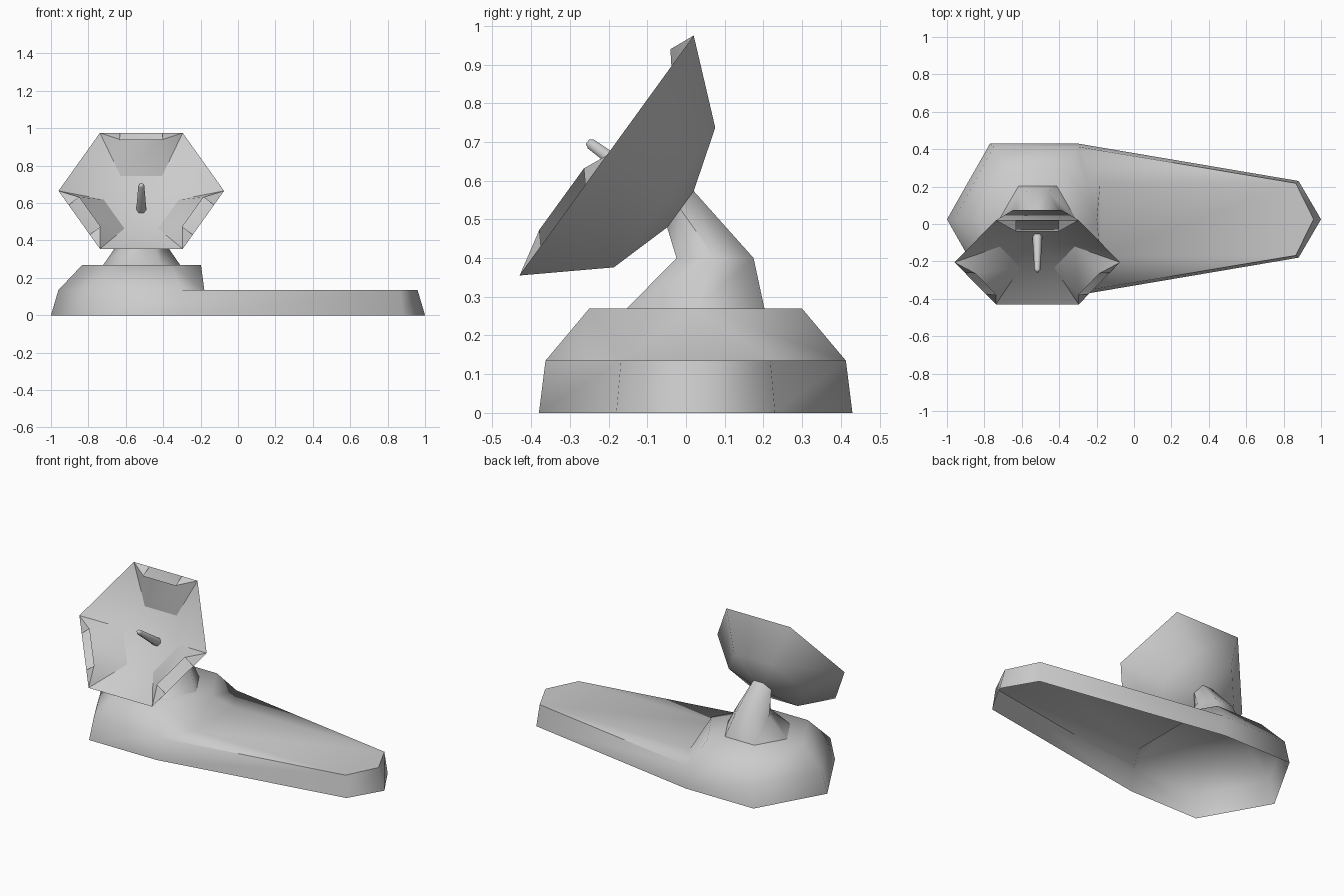
import bpy, bmesh, math
from mathutils import Vector

if "Cube" in bpy.data.objects:
    bpy.data.objects.remove(bpy.data.objects["Cube"])

CX, CY = -0.515, 0.025                        # tower centre
DISH_C = Vector((-0.517, -0.205, 0.665))      # middle of dish rim
UP = Vector((0, 0.587, 0.809))                # "up" in the rim plane
FWD = Vector((0, -0.809, 0.587))              # dish facing direction


def build(name, verts, faces):
    mesh = bpy.data.meshes.new(name)
    mesh.from_pydata([tuple(v) for v in verts], [], faces)
    bm = bmesh.new()
    bm.from_mesh(mesh)
    bmesh.ops.recalc_face_normals(bm, faces=bm.faces)
    bm.to_mesh(mesh)
    bm.free()
    ob = bpy.data.objects.new(name, mesh)
    bpy.context.collection.objects.link(ob)
    bpy.ops.object.select_all(action='DESELECT')
    ob.select_set(True)
    bpy.context.view_layer.objects.active = ob
    bpy.ops.object.shade_smooth_by_angle(angle=math.radians(62))
    return ob


def dish_pt(x, d, h):
    """Point in dish space: x across, d up the rim plane, h depth behind it."""
    return DISH_C + Vector((x, 0, 0)) + UP * d - FWD * h


def dish_ring(r, h):
    return [dish_pt(r * math.cos(k * math.pi / 3), r * math.sin(k * math.pi / 3), h)
            for k in range(6)]


def flat_ring(x, y, z, r):
    return [Vector((x + r * math.cos(k * math.pi / 3), y + r * math.sin(k * math.pi / 3), z))
            for k in range(6)]


def bands(count, n=6):
    return [(i * n + k, i * n + (k + 1) % n, (i + 1) * n + (k + 1) % n, (i + 1) * n + k)
            for i in range(count - 1) for k in range(n)]


# base: hollow shell with sloped walls, flat deck and domed tower foot
def outline(half, z):
    return ([(x, CY + y, z) for x, y in half] +
            [(x, CY - y, z) for x, y in reversed(half[1:-1])])


low = outline([(1, 0), (0.88, 0.205), (-0.30, 0.405), (-0.77, 0.405), (-1, 0)], 0)
top = outline([(0.96, 0), (0.865, 0.193), (-0.30, 0.388), (-0.75, 0.388), (-0.96, 0)], 0.135)
cut = [(-0.18, CY + 0.195, 0.135), (-0.18, CY - 0.195, 0.135)]        # 16, 17
crown = flat_ring(CX, CY, 0.27, 0.317)                                 # 18..23
faces = bands(2, 8)
faces += [(8, 9, 10, 16, 17, 14, 15),          # deck
          (16, 17, 18),                        # foot end wall
          (10, 16, 18, 19), (17, 14, 23, 18),  # foot slopes
          (10, 11, 20, 19), (11, 12, 21, 20), (12, 13, 22, 21), (13, 14, 23, 22),
          tuple(range(18, 24))]
build("base", low + top + cut + crown, faces)

# neck: bent six-sided column ending parallel to the dish
neck = flat_ring(CX, CY, 0.27, 0.205) + flat_ring(CX, 0.075, 0.40, 0.115) + dish_ring(0.067, 0.235)
build("neck", neck, bands(3))

# dish: faceted back shell and shallow pyramid front sharing the rim
dish = dish_ring(0.067, 0.236) + dish_ring(0.2575, 0.185) + dish_ring(0.4425, 0)
dish.append(dish_pt(0, 0, 0.18))
build("dish", dish, bands(3) + [tuple(range(6))] + [(12 + k, 12 + (k + 1) % 6, 18) for k in range(6)])

# hoods: three raised scoops on alternate sides, open slot toward the rim
for i in range(3):
    ang = math.radians(90 + 120 * i)

    def side_pt(a, t, h):
        return dish_pt(a * math.cos(ang) - t * math.sin(ang),
                       a * math.sin(ang) + t * math.cos(ang), h)

    pts = []
    for s in (-1, 1):
        pts += [side_pt(0.383, s * 0.221, 0), side_pt(0.383, s * 0.113, 0),
                side_pt(0.319, s * 0.113, -0.028), side_pt(0.168, s * 0.111, 0.096)]
    build(f"hood_{i + 1}", pts, [(2, 6, 7, 3), (0, 2, 3), (4, 7, 6), (0, 1, 2), (4, 6, 5)])

# feed horn: tapered rod on the dish axis
rod = dish_ring(0.028, 0.19) + dish_ring(0.016, -0.05) + dish_ring(0.009, -0.061)
build("feed_rod", rod, bands(3) + [tuple(range(12, 18))])
